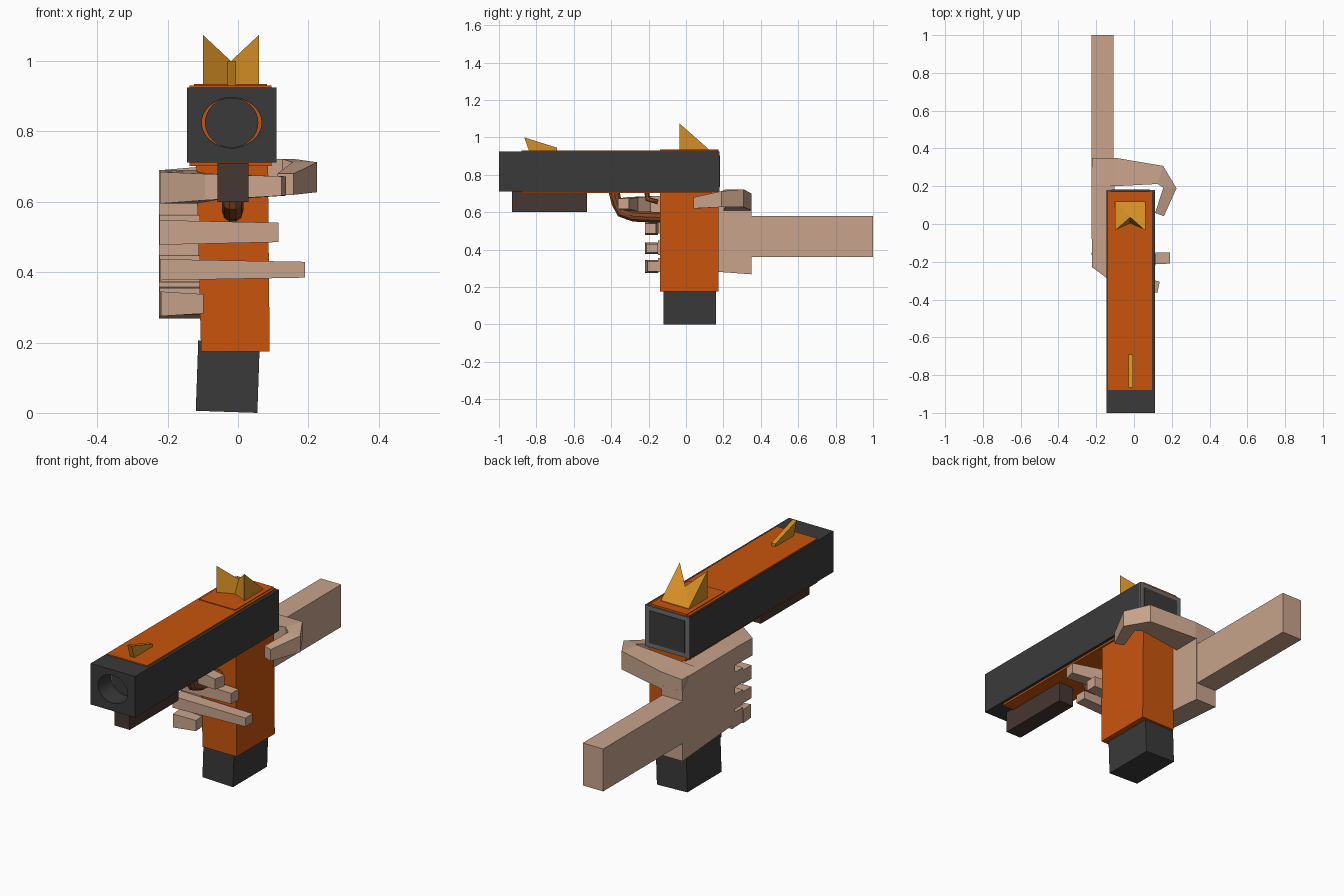
import bpy
import bmesh
from math import pi
from mathutils import Vector, Matrix

if "Cube" in bpy.data.objects:
    bpy.data.objects.remove(bpy.data.objects["Cube"], do_unlink=True)


def material(name, r, g, b):
    m = bpy.data.materials.new(name)
    m.use_nodes = True
    m.diffuse_color = (r, g, b, 1)
    m.node_tree.nodes["Principled BSDF"].inputs["Base Color"].default_value = (r, g, b, 1)
    return m


ORANGE = material("orange", 0.58, 0.09, 0.004)
DARK = material("charcoal", 0.042, 0.042, 0.042)
GREY = material("grey", 0.15, 0.15, 0.15)
BROWN = material("dark brown", 0.062, 0.038, 0.032)
RUST = material("rust brown", 0.24, 0.065, 0.018)
GOLD = material("gold", 0.66, 0.27, 0.018)
SKIN = material("skin", 0.58, 0.37, 0.26)


def finish(name, bm, mat):
    bmesh.ops.recalc_face_normals(bm, faces=bm.faces)
    mesh = bpy.data.meshes.new(name)
    bm.to_mesh(mesh)
    bm.free()
    mesh.materials.append(mat)
    obj = bpy.data.objects.new(name, mesh)
    bpy.context.collection.objects.link(obj)
    return obj


def loft(name, rings, mat):
    """Skin a row of equal-sided rings and cap both ends."""
    bm = bmesh.new()
    rows = [[bm.verts.new(p) for p in ring] for ring in rings]
    n = len(rows[0])
    for a, b in zip(rows, rows[1:]):
        for i in range(n):
            j = (i + 1) % n
            bm.faces.new((a[i], a[j], b[j], b[i]))
    bm.faces.new(rows[0])
    bm.faces.new(rows[-1])
    return finish(name, bm, mat)


def box(name, x, y, z, mat):
    return loft(name, [[(x[0], y[0], h), (x[1], y[0], h), (x[1], y[1], h), (x[0], y[1], h)]
                       for h in z], mat)


def side_prism(name, x, profile, mat):
    """Extrude a (y, z) profile sideways."""
    return loft(name, [[(sx, y, z) for y, z in profile] for sx in x], mat)


def limb(name, path, mat):
    """Rectangular limb along points of (x, y, z, width, height)."""
    rings = []
    for i, (x, y, z, w, h) in enumerate(path):
        a, b = path[max(i - 1, 0)], path[min(i + 1, len(path) - 1)]
        t = Vector((b[0] - a[0], b[1] - a[1], 0)).normalized()
        side = Vector((-t.y, t.x, 0)) * w / 2
        up = Vector((0, 0, h / 2))
        c = Vector((x, y, z))
        rings.append([c + side + up, c - side + up, c - side - up, c + side - up])
    return loft(name, rings, mat)


def disc(name, rx, rz, y, depth, mat):
    """Elliptical plug facing along y, centred on the bore."""
    bm = bmesh.new()
    bmesh.ops.create_cone(bm, cap_ends=True, segments=32, radius1=1, radius2=1, depth=depth)
    bm.transform(Matrix.Translation((-0.018, y, 0.825)) @ Matrix.Diagonal((rx, 1, rz, 1))
                 @ Matrix.Rotation(pi / 2, 4, "X"))
    return finish(name, bm, mat)


# Slide with bore
slide = box("slide", (-0.145, 0.11), (-1, 0.176), (0.712, 0.925), DARK)
cutter = disc("bore_cutter", 0.085, 0.072, -1, 0.22, DARK)
cutter.hide_render = True
cut = slide.modifiers.new("bore", "BOOLEAN")
cut.object = cutter
cut.operation = "DIFFERENCE"
cut.solver = "EXACT"
bpy.context.view_layer.objects.active = slide
bpy.ops.object.modifier_apply(modifier=cut.name)
bpy.data.objects.remove(cutter, do_unlink=True)
disc("bore_ring", 0.085, 0.07, -0.891, 0.006, ORANGE)
disc("bore_end", 0.076, 0.071, -0.896, 0.006, DARK)

# Rear plate: grey rim around a dark panel
box("rear_rim", (-0.145, 0.11), (0.174, 0.179), (0.712, 0.925), GREY)
box("rear_panel", (-0.12, 0.085), (0.176, 0.182), (0.735, 0.902), DARK)

# Frame showing above and below the slide
box("frame", (-0.138, 0.095), (-0.88, 0.172), (0.702, 0.931), ORANGE)

# Grip, magazine and rail
loft("grip", [[(x0, -0.14, z), (x1, -0.14, z), (x1, 0.173, z), (x0, 0.173, z)]
              for x0, x1, z in ((-0.105, 0.09, 0.175), (-0.125, 0.083, 0.935))], ORANGE)
loft("magazine", [[(-0.12 + s, -0.12, z + 0.006), (0.055 + s, -0.12, z),
                   (0.055 + s, 0.16, z), (-0.12 + s, 0.16, z + 0.006)]
                  for s, z in ((0, 0), (0.007, 0.2))], DARK)
box("rail", (-0.058, 0.03), (-0.93, -0.53), (0.6, 0.71), BROWN)


# Trigger guard and trigger as round bars
def bar(name, points, radius):
    curve = bpy.data.curves.new(name, "CURVE")
    curve.dimensions = "3D"
    curve.bevel_depth = radius
    curve.bevel_resolution = 3
    curve.use_fill_caps = True
    line = curve.splines.new("POLY")
    line.points.add(len(points) - 1)
    for p, (y, z) in zip(line.points, points):
        p.co = (-0.015, y, z, 1)
    curve.materials.append(RUST)
    obj = bpy.data.objects.new(name, curve)
    bpy.context.collection.objects.link(obj)
    bpy.ops.object.select_all(action="DESELECT")
    obj.select_set(True)
    bpy.context.view_layer.objects.active = obj
    bpy.ops.object.convert(target="MESH")
    bpy.ops.object.shade_smooth_by_angle()


bar("trigger_guard", [(-0.385, 0.71), (-0.37, 0.65), (-0.345, 0.6),
                      (-0.28, 0.578), (-0.13, 0.572)], 0.03)
bar("trigger", [(-0.21, 0.71), (-0.205, 0.67), (-0.15, 0.655)], 0.014)

# Sights
side_prism("front_sight", (-0.03, -0.006),
           [(-0.865, 1.0), (-0.69, 0.945), (-0.69, 0.93), (-0.84, 0.93)], GOLD)
bm = bmesh.new()
centre_low, centre_top = bm.verts.new((-0.02, 0.0, 0.925)), bm.verts.new((-0.02, 0.035, 1.0))
backs, fronts = [], []
for x in (-0.1, 0.06):
    low, top = bm.verts.new((x, -0.035, 0.925)), bm.verts.new((x, -0.035, 1.075))
    back_low, back = bm.verts.new((x, 0.12, 0.925)), bm.verts.new((x, 0.12, 0.938))
    bm.faces.new((low, top, back, back_low))
    bm.faces.new((low, centre_low, centre_top, top))
    bm.faces.new((top, centre_top, back))
    backs.append((back_low, back))
    fronts.append(low)
bm.faces.new((centre_top, backs[0][1], backs[1][1]))
bm.faces.new((backs[0][0], backs[0][1], backs[1][1], backs[1][0]))
bm.faces.new((fronts[0], centre_low, fronts[1], backs[1][0], backs[0][0]))
finish("rear_sight", bm, GOLD)

# Arm and palm
box("forearm", (-0.225, -0.108), (0.34, 1.0), (0.36, 0.58), SKIN)
side_prism("palm", (-0.225, -0.104),
           [(0.35, 0.268), (0.35, 0.63), (0.3, 0.69), (-0.08, 0.69), (-0.08, 0.3)], SKIN)

# Fingers: knuckle beside the grip, then wrapping across the front
limb("index_finger", [(-0.165, -0.06, 0.645, 0.115, 0.09), (-0.17, -0.21, 0.64, 0.11, 0.09),
                      (-0.08, -0.29, 0.642, 0.075, 0.075), (0.13, -0.335, 0.645, 0.06, 0.055)], SKIN)
for name, knuckle, z, tip_x, tip_y, height in (("middle_finger", 0.525, 0.513, 0.115, -0.19, 0.055),
                                               ("ring_finger", 0.41, 0.407, 0.19, -0.18, 0.045),
                                               ("little_finger", 0.318, 0.31, -0.1, -0.175, 0.055)):
    limb(name + "_knuckle", [(-0.165, -0.06, knuckle, 0.115, 0.08),
                             (-0.165, -0.15, knuckle, 0.115, 0.075)], SKIN)
    limb(name, [(-0.222, -0.185, z, 0.07, height + 0.015),
                (tip_x, tip_y, z, 0.06, height)], SKIN)

# Thumb curling round the back of the grip
limb("thumb", [(-0.222, 0.275, 0.655, 0.15, 0.07), (-0.1, 0.275, 0.655, 0.15, 0.09),
               (0.14, 0.26, 0.675, 0.1, 0.095), (0.19, 0.19, 0.67, 0.07, 0.085),
               (0.135, 0.05, 0.65, 0.05, 0.06)], SKIN)
